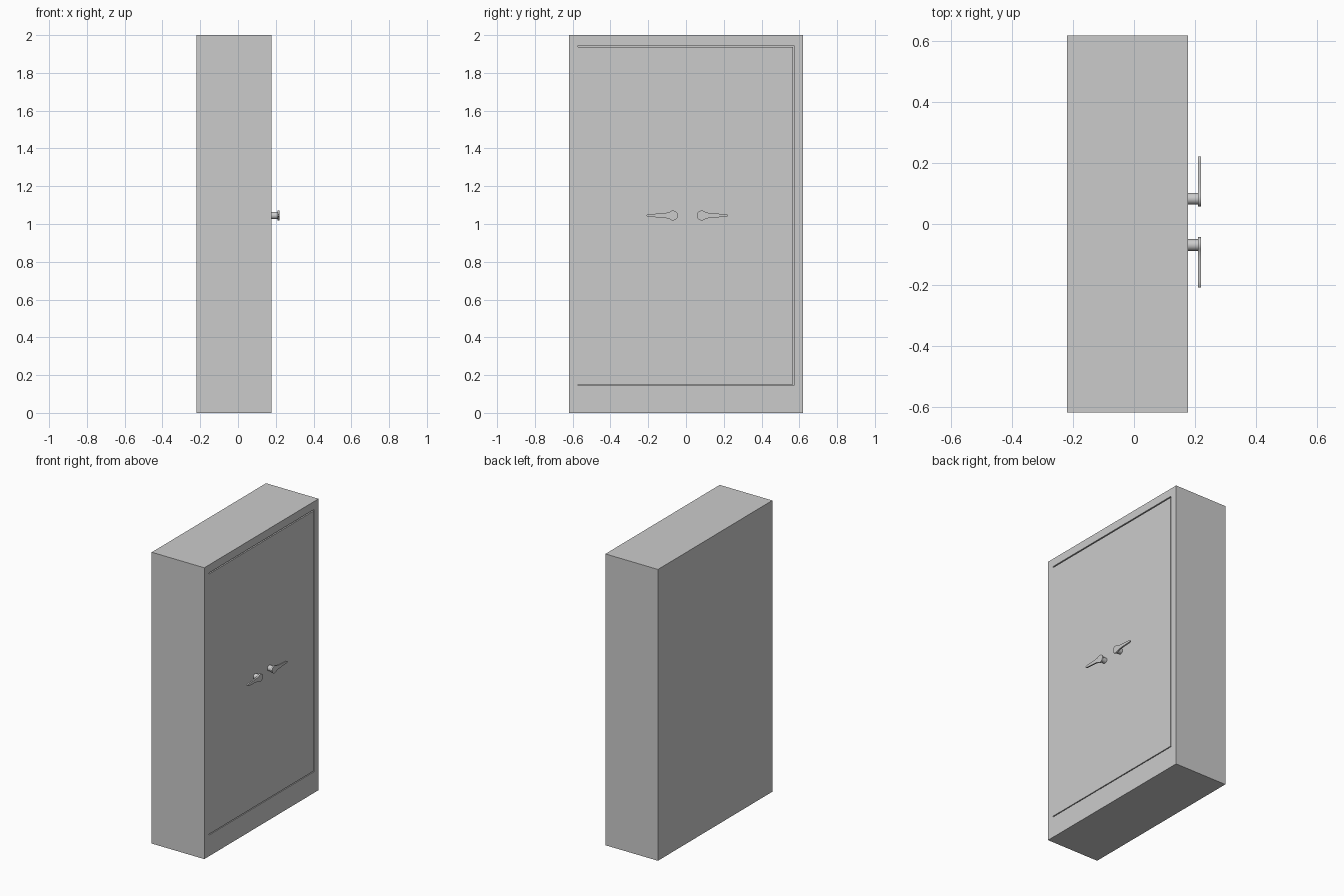
import bpy, bmesh, math
from mathutils import Vector

if "Cube" in bpy.data.objects:
    bpy.data.objects.remove(bpy.data.objects["Cube"])

FRONT = 0.178            # door face
DEPTH = 0.02             # door thickness
Y0, Y1, Z0, Z1 = -0.571, 0.571, 0.145, 1.945   # door opening


def finish(bm, name):
    bmesh.ops.recalc_face_normals(bm, faces=bm.faces[:])
    me = bpy.data.meshes.new(name)
    bm.to_mesh(me)
    bm.free()
    ob = bpy.data.objects.new(name, me)
    bpy.context.collection.objects.link(ob)
    return ob


def add_box(bm, lo, hi):
    lo, hi = Vector(lo), Vector(hi)
    verts = bmesh.ops.create_cube(bm, size=1)["verts"]
    for v in verts:
        v.co = (lo + hi) / 2 + Vector(a * b for a, b in zip(v.co, hi - lo))


def extrude_x(bm, profile, x0, x1):
    face = bm.faces.new([bm.verts.new((x0, y, z)) for y, z in profile])
    ext = bmesh.ops.extrude_face_region(bm, geom=[face], use_keep_orig=True)["geom"]
    for v in ext:
        if isinstance(v, bmesh.types.BMVert):
            v.co.x = x1


# cabinet body with a shallow door recess in its front face
bm = bmesh.new()
add_box(bm, (-0.221, -0.62, 0), (FRONT, 0.62, 2))
face = max(bm.faces, key=lambda f: f.calc_center_median().x)
bmesh.ops.inset_region(bm, faces=[face], thickness=0.04)
for v in face.verts:
    v.co.y = Y0 if v.co.y < 0 else Y1
    v.co.z = Z0 if v.co.z < 1 else Z1
bmesh.ops.inset_region(bm, faces=[face], thickness=0.0, depth=-DEPTH)
finish(bm, "cabinet_body")

# door panel, leaving a narrow gap at top, bottom and one side
bm = bmesh.new()
add_box(bm, (FRONT - DEPTH, Y0, Z0 + 0.006), (FRONT, Y1 - 0.004, Z1 - 0.008))
finish(bm, "door_panel")

# handles: round post and tapered lever, mirrored
HZ, R = 1.045, 0.026
upper = [(0.024, 0.017), (0.038, 0.0135), (0.055, 0.0115), (0.12, 0.0075),
         (0.134, 0.006), (0.139, 0.003)]
arc = [(R * math.cos(a), R * math.sin(a))
       for a in (math.radians(50 + 260 * i / 20) for i in range(21))]
outline = [(y, -z) for y, z in upper] + [(y, z) for y, z in reversed(upper)] + arc
circle = [(0.019 * math.cos(i * math.tau / 24), 0.019 * math.sin(i * math.tau / 24))
          for i in range(24)]

for side, name in ((1, "right"), (-1, "left")):
    cy = 0.007 + side * 0.076
    for part, prof, x0, x1 in (("post", circle, FRONT - 0.005, 0.212),
                               ("lever", outline, 0.21, 0.22)):
        bm = bmesh.new()
        extrude_x(bm, [(cy + side * y, HZ + z) for y, z in prof], x0, x1)
        ob = finish(bm, f"{name}_handle_{part}")
        bpy.ops.object.select_all(action='DESELECT')
        ob.select_set(True)
        bpy.context.view_layer.objects.active = ob
        bpy.ops.object.shade_smooth_by_angle(angle=math.radians(35))
